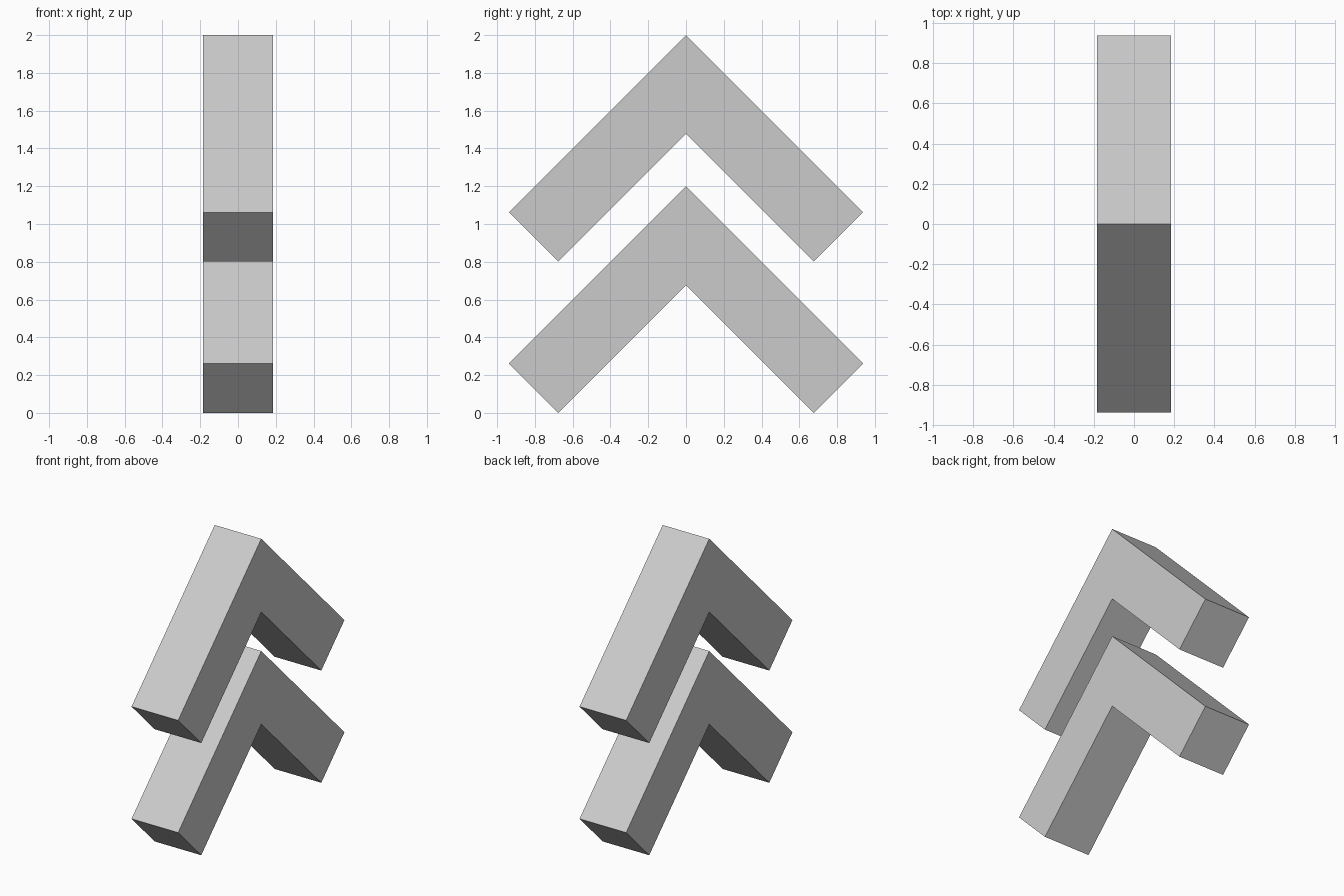
import bpy
import bmesh

if "Cube" in bpy.data.objects:
    bpy.data.objects.remove(bpy.data.objects["Cube"])

HALF_WIDTH = 0.184   # half thickness along x
REACH = 0.938        # apex to outer corner, measured along y and z
STEP = 0.261         # y/z offset of the square-cut arm end
DROP = REACH + STEP  # full height of one chevron


def chevron(name, apex_z):
    """Right-angled chevron profile in the YZ plane, extruded along x."""
    tip = REACH - STEP
    profile = [(0, 0), (REACH, -REACH), (tip, -DROP), (0, -2 * STEP),
               (-tip, -DROP), (-REACH, -REACH)]
    bm = bmesh.new()
    face = bm.faces.new([bm.verts.new((-HALF_WIDTH, y, z)) for y, z in profile])
    result = bmesh.ops.extrude_face_region(bm, geom=[face])
    moved = [v for v in result["geom"] if isinstance(v, bmesh.types.BMVert)]
    bmesh.ops.translate(bm, verts=moved, vec=(2 * HALF_WIDTH, 0, 0))
    bmesh.ops.recalc_face_normals(bm, faces=bm.faces)
    mesh = bpy.data.meshes.new(name)
    bm.to_mesh(mesh)
    bm.free()
    obj = bpy.data.objects.new(name, mesh)
    obj.location.z = apex_z
    bpy.context.collection.objects.link(obj)


# Two identical chevrons stacked vertically
chevron("lower_chevron", DROP)
chevron("upper_chevron", 2.0)
